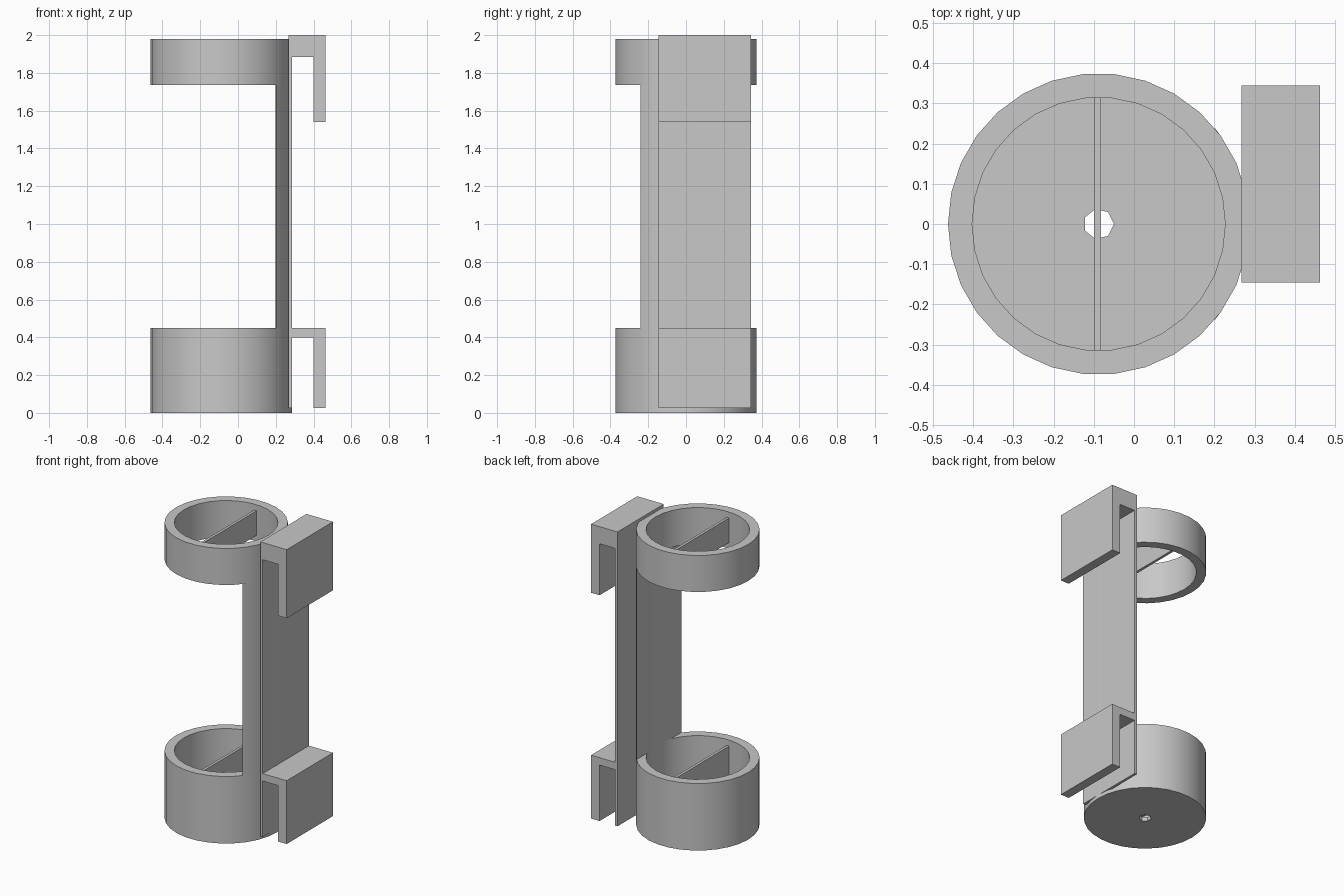
import bpy, bmesh
from math import cos, sin, radians
from mathutils import Vector, Matrix

cube = bpy.data.objects.get("Cube")
if cube:
    bpy.data.objects.remove(cube, do_unlink=True)

CX = -0.088            # shared axis of the cups
R_OUT, R_IN = 0.375, 0.315
FLOOR = 0.025

grey = bpy.data.materials.new("plain grey")
grey.use_nodes = True
grey.diffuse_color = (0.58, 0.58, 0.58, 1)
grey.node_tree.nodes["Principled BSDF"].inputs["Base Color"].default_value = grey.diffuse_color


def arc(r, start, end, step):
    count = round((end - start) / step)
    return [(CX + r * cos(radians(start + i * step)), r * sin(radians(start + i * step)))
            for i in range(count + 1)]


def circle(r, n):
    return arc(r, 0, 360, 360 / n)[:-1]


def prism(name, loops, low, high, sideways=False):
    """Extrude outlines (later ones are holes) along z, or along y when sideways."""
    bm = bmesh.new()
    edges = []
    for loop in loops:
        verts = [bm.verts.new((a, low, b) if sideways else (a, b, low)) for a, b in loop]
        edges += [bm.edges.new((v, verts[i - 1])) for i, v in enumerate(verts)]
    bmesh.ops.triangle_fill(bm, edges=edges, use_beauty=True)
    grown = bmesh.ops.extrude_face_region(bm, geom=bm.faces[:], use_keep_orig=True)
    top = [g for g in grown["geom"] if isinstance(g, bmesh.types.BMVert)]
    shift = Vector((0, high - low, 0) if sideways else (0, 0, high - low))
    bmesh.ops.translate(bm, verts=top, vec=shift)
    bmesh.ops.recalc_face_normals(bm, faces=bm.faces[:])
    mesh = bpy.data.meshes.new(name)
    bm.to_mesh(mesh)
    bm.free()
    mesh.materials.append(grey)
    obj = bpy.data.objects.new(name, mesh)
    bpy.context.collection.objects.link(obj)
    bpy.ops.object.select_all(action="DESELECT")
    obj.select_set(True)
    bpy.context.view_layer.objects.active = obj
    bpy.ops.object.shade_smooth_by_angle(angle=radians(30))
    return obj


# Cup walls and the drained floor
wall = [circle(R_OUT, 30), circle(R_IN, 30)]
prism("lower_cup_wall", wall, FLOOR, 0.45)
prism("upper_ring", wall, 1.735, 1.98)
prism("cup_floor", [circle(R_OUT, 30), circle(0.038, 7)], 0, FLOOR)

# Thin dividers across the openings
strip = [(-0.1, -0.314), (-0.082, -0.314), (-0.082, 0.314), (-0.1, 0.314)]
prism("lower_divider", [strip], FLOOR, 0.41)
prism("upper_divider", [strip], 1.775, 1.94)

# Curved spine joining the cups
spine = [(0.2, -0.24)] + arc(R_OUT, -36, 36, 12) + [(0.2, 0.24)] + arc(R_IN, -24, 24, 12)[::-1]
prism("curved_spine", [spine], 0.45, 1.735)

# Mounting plate with two downward hooks
hooks = [(0.267, 0.025), (0.285, 0.025), (0.285, 0.4), (0.4, 0.4), (0.4, 0.025),
         (0.463, 0.025), (0.463, 0.45), (0.285, 0.45), (0.285, 1.885), (0.4, 1.885),
         (0.4, 1.54), (0.463, 1.54), (0.463, 2), (0.267, 2)]
prism("hook_plate", [hooks], -0.145, 0.345, sideways=True)
